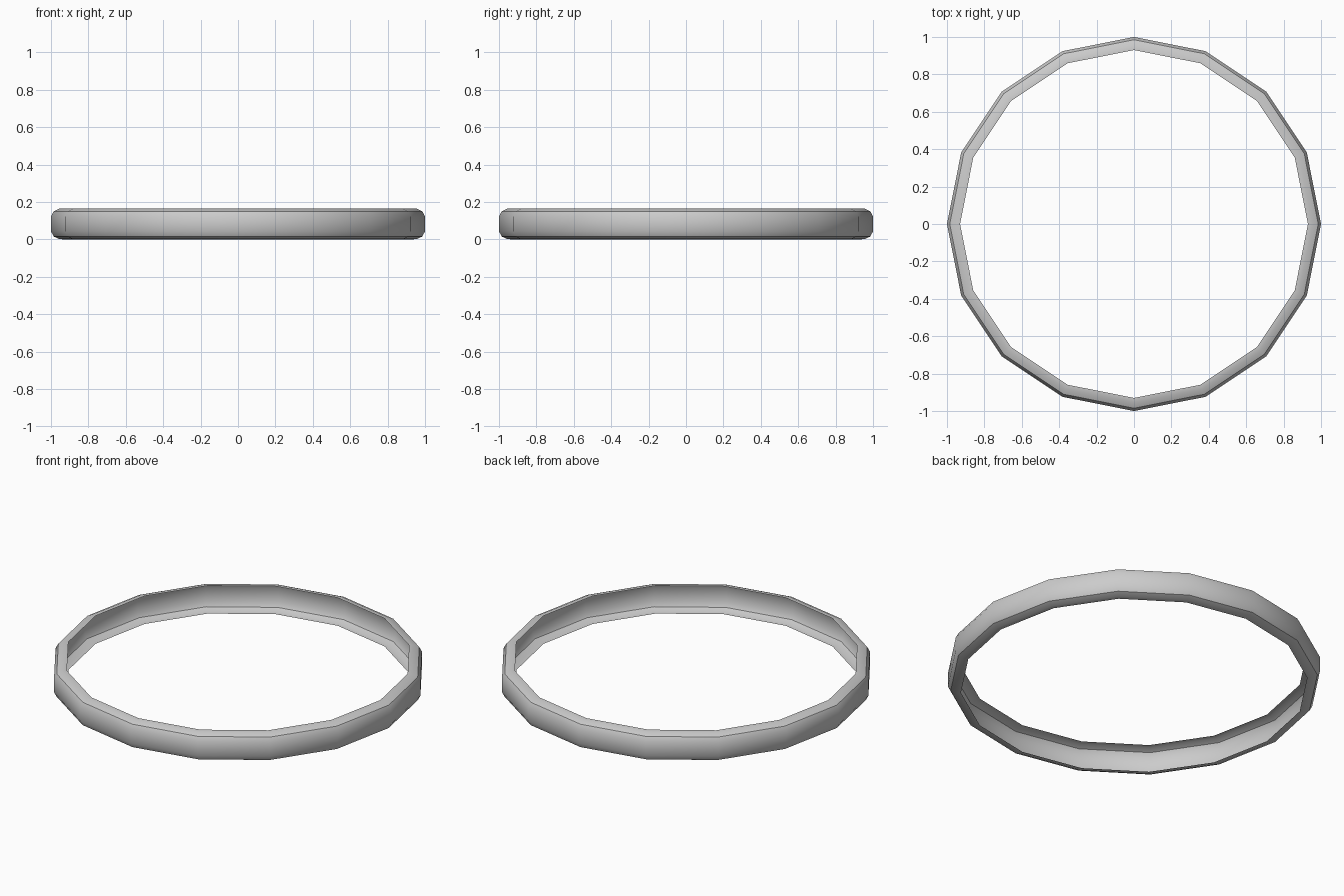
import bpy, bmesh, math

if "Cube" in bpy.data.objects:
    bpy.data.objects.remove(bpy.data.objects["Cube"])

SIDES = 16
HEIGHT = 0.165

# upper half of the C-shaped channel section (radius, z), mirrored for the lower half
upper = [(0.93, 0.165), (0.955, 0.164), (0.985, 0.15), (1.0, 0.122)]
profile = upper + [(r, HEIGHT - z) for r, z in reversed(upper)]

# sweep the section round the z axis as a 16-sided open channel
bm = bmesh.new()
rings = []
for i in range(SIDES):
    a = 2 * math.pi * i / SIDES
    rings.append([bm.verts.new((r * math.cos(a), r * math.sin(a), z)) for r, z in profile])
for i in range(SIDES):
    p, q = rings[i], rings[(i + 1) % SIDES]
    for j in range(len(profile) - 1):
        bm.faces.new((p[j], p[j + 1], q[j + 1], q[j]))

mesh = bpy.data.meshes.new("ring_band")
bm.to_mesh(mesh)
bm.free()
ring = bpy.data.objects.new("ring_band", mesh)
bpy.context.collection.objects.link(ring)

# smooth shading with sharp rim creases
bpy.context.view_layer.objects.active = ring
ring.select_set(True)
bpy.ops.object.shade_smooth_by_angle(angle=math.radians(30))
